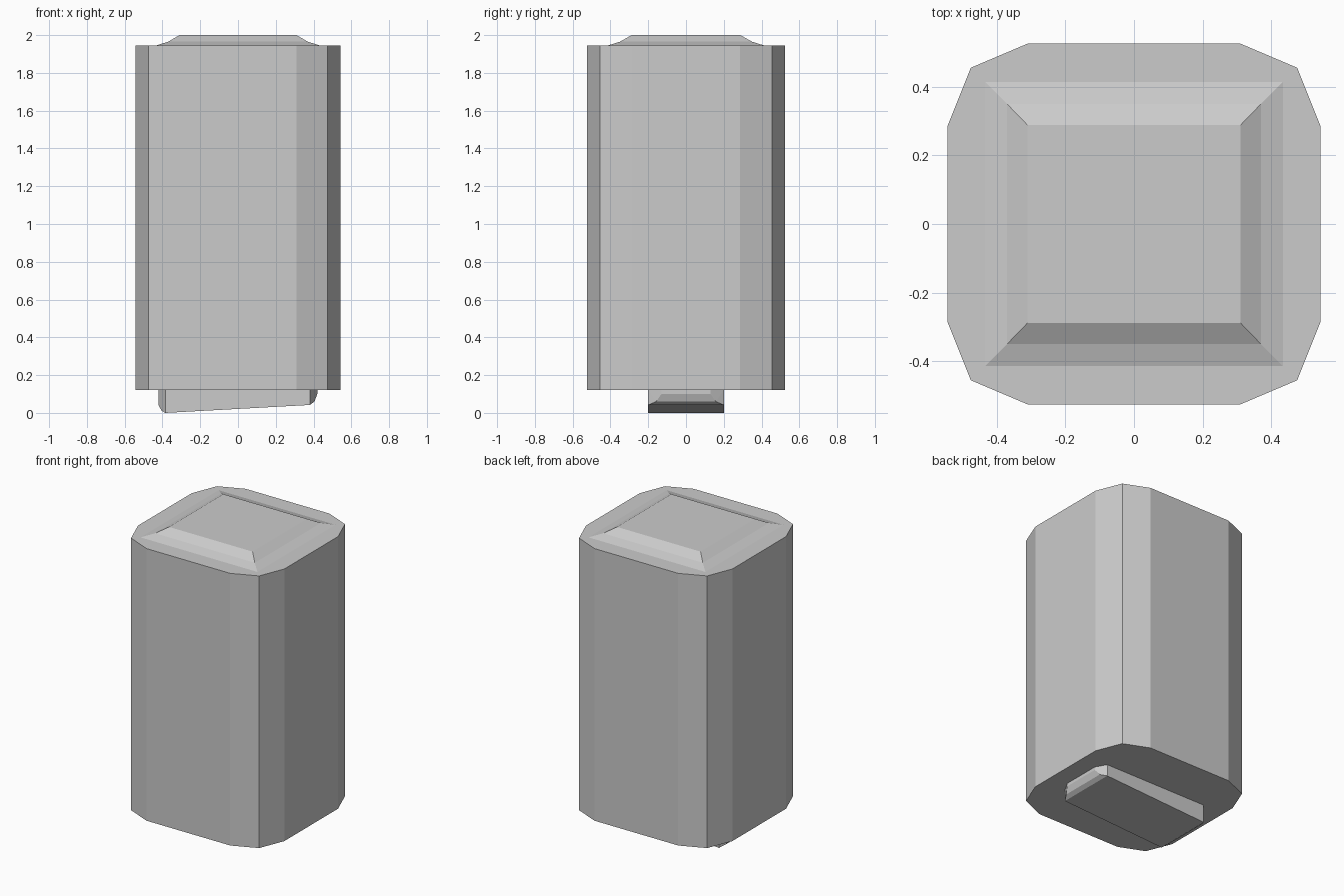
import bpy
import bmesh

cube = bpy.data.objects.get("Cube")
if cube:
    bpy.data.objects.remove(cube, do_unlink=True)

grey = bpy.data.materials.new("light_grey")
grey.use_nodes = True
colour = (0.6, 0.6, 0.6, 1)
grey.diffuse_color = colour
grey.node_tree.nodes["Principled BSDF"].inputs["Base Color"].default_value = colour


def finish(name, bm):
    bmesh.ops.recalc_face_normals(bm, faces=bm.faces[:])
    mesh = bpy.data.meshes.new(name)
    bm.to_mesh(mesh)
    bm.free()
    mesh.materials.append(grey)
    obj = bpy.data.objects.new(name, mesh)
    bpy.context.collection.objects.link(obj)
    return obj


def loft(name, rings):
    """Join equal rings of points with quads and cap both ends."""
    bm = bmesh.new()
    loops = [[bm.verts.new(p) for p in ring] for ring in rings]
    for low, high in zip(loops, loops[1:]):
        for i in range(len(low)):
            j = (i + 1) % len(low)
            bm.faces.new((low[i], low[j], high[j], high[i]))
    bm.faces.new(loops[0][::-1])
    bm.faces.new(loops[-1])
    return finish(name, bm)


def outline(quarter, z):
    """Mirror one corner's points, +x round to +y, into a full ring."""
    half = quarter + [(-x, y) for x, y in reversed(quarter)]
    return [(x, y, z) for x, y in half + [(-x, -y) for x, y in half]]


# Tall body with two facets on each corner
corner = [(0.543, 0.285), (0.475, 0.455), (0.31, 0.525)]
loft("body", [outline(corner, z) for z in (0.12, 1.945)])

# Raised top panel with a two-step flared edge
steps = [(0.437, 0.417, 1.944), (0.37, 0.35, 1.965), (0.31, 0.288, 2.0)]
loft("top_panel", [outline([(x, y)], z) for x, y, z in steps])

# Sloping foot with chamfered, rounded-under ends
right_end = [(0.42, 0.13, 0.12), (0.42, 0.13, 0.1), (0.405, 0.158, 0.06),
             (0.38, 0.2, 0.042), (0.38, 0.2, 0.12)]
left_end = [(-0.42, 0.13, 0.12), (-0.42, 0.13, 0.04), (-0.405, 0.16, 0.012),
            (-0.385, 0.2, 0), (-0.385, 0.2, 0.12)]
bm = bmesh.new()
for x, y, z in right_end + left_end:
    for side in (-1, 1):
        bm.verts.new((x, side * y, z))
bmesh.ops.convex_hull(bm, input=bm.verts[:])
bmesh.ops.dissolve_limit(bm, angle_limit=0.01, verts=bm.verts[:], edges=bm.edges[:])
finish("foot", bm)
